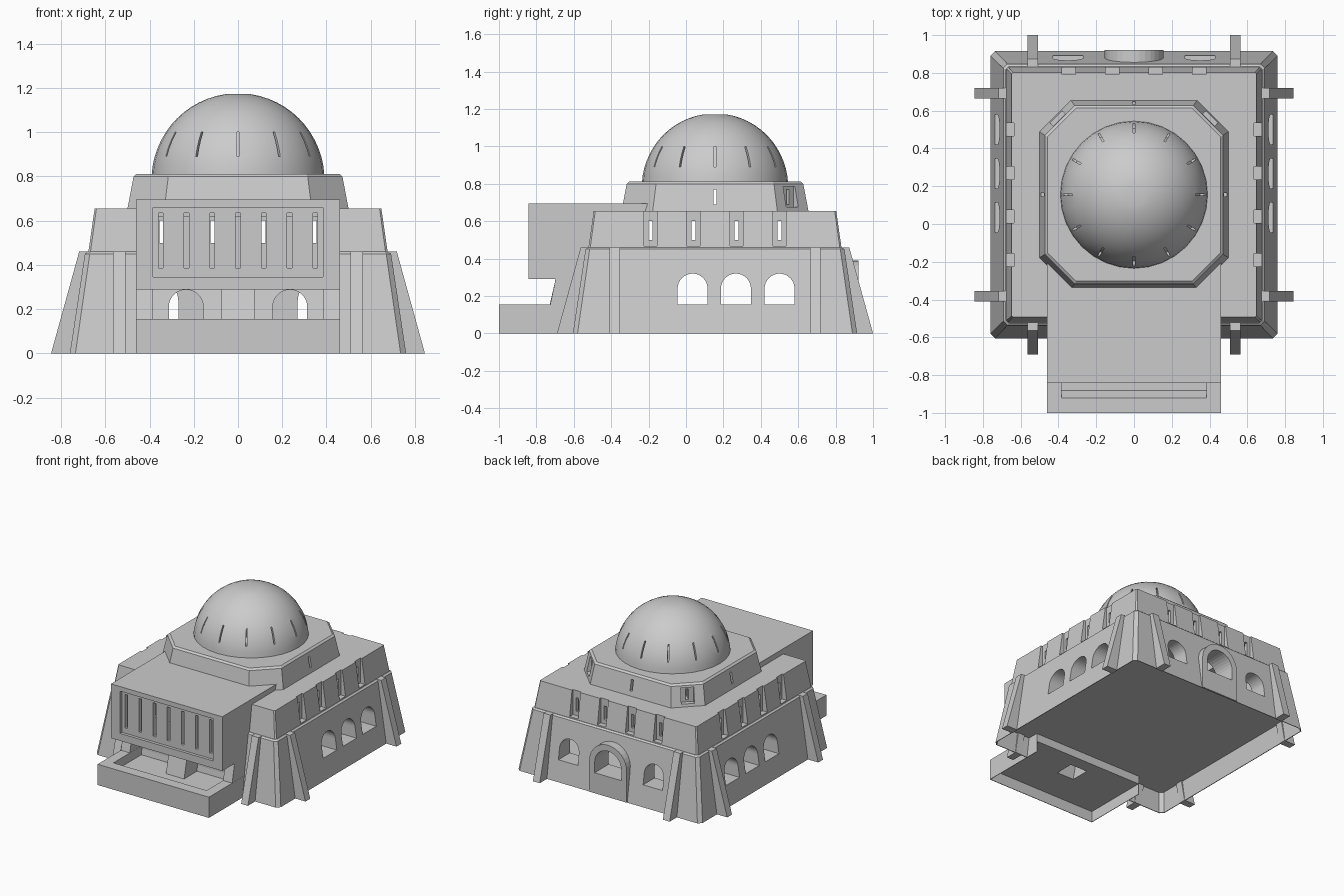
import bpy, bmesh
from math import pi, sin, cos
from mathutils import Vector

if "Cube" in bpy.data.objects:
    bpy.data.objects.remove(bpy.data.objects["Cube"])

CY = 0.155                      # centre of the square hall along y
RIGHT, BACK, FRONT = 0, pi / 2, -pi / 2


def place(a, d, u, z):
    """Point at distance d outwards in direction a, shifted u sideways."""
    return Vector((d * cos(a) - u * sin(a), CY + d * sin(a) + u * cos(a), z))


def loft(name, rings):
    """Closed solid through rings with equal point counts."""
    bm = bmesh.new()
    vr = [[bm.verts.new(p) for p in r] for r in rings]
    n = len(vr[0])
    for r0, r1 in zip(vr, vr[1:]):
        for i in range(n):
            bm.faces.new((r0[i], r0[(i + 1) % n], r1[(i + 1) % n], r1[i]))
    bm.faces.new(vr[0][::-1])
    bm.faces.new(vr[-1])
    bmesh.ops.recalc_face_normals(bm, faces=bm.faces)
    me = bpy.data.meshes.new(name)
    bm.to_mesh(me)
    bm.free()
    ob = bpy.data.objects.new(name, me)
    bpy.context.collection.objects.link(ob)
    return ob


def block(name, a, u, w, levels):
    """Four-sided block facing direction a; levels are (z, inner, outer)."""
    h = w / 2
    return loft(name, [[place(a, d0, u - h, z), place(a, d1, u - h, z),
                        place(a, d1, u + h, z), place(a, d0, u + h, z)]
                       for z, d0, d1 in levels])


def slab(name, a, u, w, z0, z1, d0, d1):
    return block(name, a, u, w, [(z0, d0, d1), (z1, d0, d1)])


def arch(name, a, u, r, z0, spring, d0, d1):
    """Round-headed arch extruded from d0 to d1."""
    prof = [(-r, z0), (r, z0)] + [(r * cos(pi * i / 16), spring + r * sin(pi * i / 16))
                                  for i in range(17)]
    return loft(name, [[place(a, d, u + x, z) for x, z in prof] for d in (d0, d1)])


def cut_square(name, levels):
    """Square tower with cut corners; levels are (z, half width, cut)."""
    def ring(z, h, c):
        k = h - c
        pts = [(h, -k), (h, k), (k, h), (-k, h), (-h, k), (-h, -k), (-k, -h), (k, -h)]
        return [(x, y + CY, z) for x, y in pts]
    return loft(name, [ring(*l) for l in levels])


def boolean(ob, tool, op='DIFFERENCE'):
    tool.hide_render = True
    m = ob.modifiers.new('cut', 'BOOLEAN')
    m.operation, m.object, m.solver = op, tool, 'EXACT'
    bpy.context.view_layer.objects.active = ob
    bpy.ops.object.modifier_apply(modifier=m.name)
    bpy.data.objects.remove(tool, do_unlink=True)


# main hall: sloped base, upper storey, octagonal drum, front bay, rear door frame
hall = cut_square('hall', [(0, 0.76, 0.025), (0.45, 0.692, 0.022), (0.46, 0.68, 0.018)])
for part in (
    cut_square('upper', [(0.40, 0.685, 0.01), (0.655, 0.648, 0.008)]),
    cut_square('drum', [(0.60, 0.51, 0.17), (0.80, 0.472, 0.157), (0.812, 0.458, 0.152)]),
    slab('bay', FRONT, 0, 0.92, 0.29, 0.695, 0.355, 0.997),
    arch('door_frame', BACK, 0, 0.155, 0.002, 0.235, 0.6, 0.766),
):
    boolean(hall, part, 'UNION')

# hollow interior, and open underside below the floor
cuts = [
    cut_square('c', [(0.15, 0.60, 0.02), (0.62, 0.60, 0.02)]),
    cut_square('c', [(0.58, 0.42, 0.15), (0.78, 0.42, 0.15)]),
    slab('c', FRONT, 0, 0.82, 0.32, 0.66, 0.56, 0.945),
    cut_square('c', [(-0.02, 0.758, 0.025), (0.143, 0.733, 0.025)]),
]
# arched windows and doors
for u in (-0.12, 0.112, 0.345):
    cuts.append(arch('c', RIGHT, u, 0.08, 0.155, 0.24, -0.9, 0.9))
for s in (-1, 1):
    cuts.append(arch('c', BACK, s * 0.35, 0.08, 0.155, 0.24, 0.5, 0.9))
    cuts.append(arch('c', FRONT, s * 0.235, 0.078, 0.155, 0.21, 0.5, 0.9))
cuts.append(arch('c', BACK, 0, 0.11, 0.155, 0.235, 0.5, 0.9))
# upper storey niches with slots
for u in (-0.345, -0.115, 0.115, 0.345):
    for d0, d1, a in ((0.636, 0.8, RIGHT), (-0.8, -0.636, RIGHT), (0.636, 0.8, BACK)):
        cuts.append(slab('c', a, u, 0.07, 0.468, 0.753, d0, d1))
    cuts.append(slab('c', RIGHT, u, 0.02, 0.5, 0.6, -0.8, 0.8))
    cuts.append(slab('c', BACK, u, 0.02, 0.5, 0.6, 0.5, 0.8))
# drum slots, and niches on the rear corners
cuts.append(slab('c', RIGHT, 0, 0.018, 0.69, 0.77, -0.7, 0.7))
cuts.append(slab('c', BACK, 0, 0.018, 0.69, 0.77, 0.35, 0.7))
for a in (pi / 4, 3 * pi / 4):
    cuts.append(slab('c', a, 0, 0.09, 0.675, 0.785, 0.55, 0.7))
    cuts.append(slab('c', a, 0, 0.02, 0.69, 0.77, 0.4, 0.7))
# front bay screen
cuts.append(slab('c', FRONT, 0, 0.77, 0.345, 0.66, 0.975, 1.1))
for i in range(-3, 4):
    cuts.append(slab('c', FRONT, i * 0.1165, 0.022, 0.385, 0.635, 0.9, 1.1))
for c in cuts:
    boolean(hall, c)

# sloped buttresses, two per side
for k in range(4):
    for s in (-1, 1):
        block('buttress', k * pi / 2, s * 0.537, 0.056,
              [(0, 0.752, 0.845), (0.46, 0.66, 0.718)])

# porch tray in front, sunken on top and open underneath
porch = slab('porch', FRONT, 0, 0.92, 0, 0.155, 0.65, 1.155)
boolean(porch, block('c', FRONT, 0, 0.77, [(0.09, 0.74, 1.037), (0.155, 0.74, 1.075), (0.3, 0.74, 1.075)]))
for ob in (porch, hall):
    boolean(ob, slab('c', FRONT, 0, 0.912, -0.02, 0.082, 0.6, 1.151))

# sloped piers carrying the front bay, the middle one hollow from below
centre = block('centre_pier', FRONT, 0, 0.15, [(0.083, 0.74, 0.90), (0.30, 0.70, 0.85)])
for ob in (centre, porch):
    boolean(ob, block('c', FRONT, 0, 0.142, [(0.05, 0.748, 0.899), (0.27, 0.71, 0.848)]))
for s in (-1, 1):
    block('side_pier', FRONT, s * 0.4225, 0.074, [(0.15, 0.68, 0.882), (0.30, 0.66, 0.85)])

# dome with twelve shallow slits
R, N = 0.391, 32
rings = []
for j in range(14):
    t = 0.05 + (1.42 - 0.05) * j / 13
    rings.append([(R * cos(t) * cos(2 * pi * i / N), CY + R * cos(t) * sin(2 * pi * i / N),
                   0.785 + R * sin(t)) for i in range(N)])
dome = loft('dome', rings)
for i in range(12):
    boolean(dome, block('c', i * pi / 6, 0, 0.009, [(0.89, 0.35, 0.5), (1.0, 0.297, 0.5)]))
bpy.ops.object.select_all(action='DESELECT')
dome.select_set(True)
bpy.context.view_layer.objects.active = dome
bpy.ops.object.shade_smooth_by_angle(angle=0.5)
